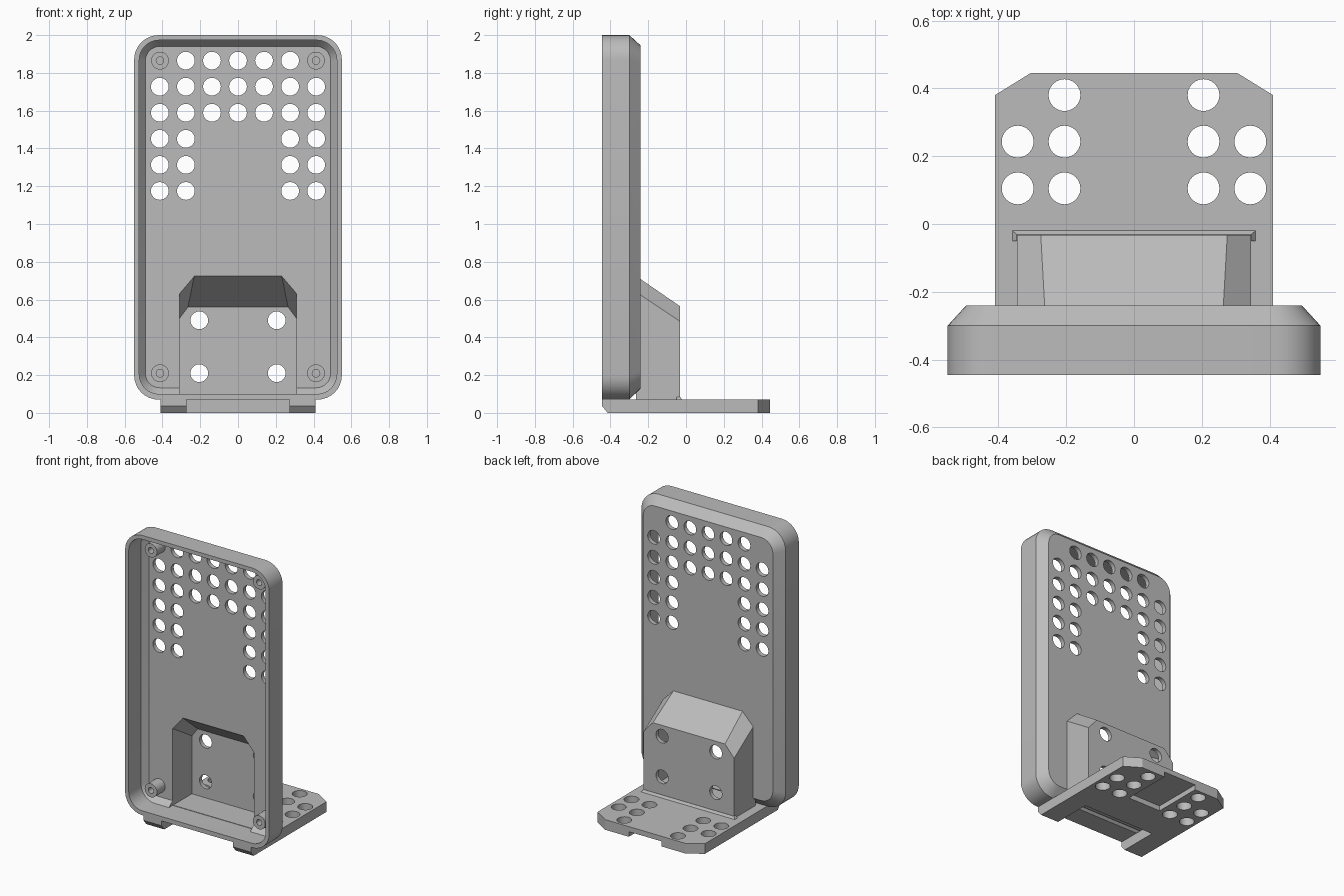
import bpy, bmesh
from math import sin, cos, pi

old = bpy.data.objects.get("Cube")
if old:
    bpy.data.objects.remove(old, do_unlink=True)

grey = bpy.data.materials.new("plain grey")
grey.use_nodes = True
grey.diffuse_color = (0.5, 0.5, 0.5, 1)
grey.node_tree.nodes["Principled BSDF"].inputs["Base Color"].default_value = (0.5, 0.5, 0.5, 1)


def add_loft(bm, rings):
    """Skin a row of equal-length point rings and cap both ends."""
    loops = [[bm.verts.new(p) for p in ring] for ring in rings]
    for a, b in zip(loops, loops[1:]):
        for i in range(len(a)):
            j = (i + 1) % len(a)
            bm.faces.new((a[i], a[j], b[j], b[i]))
    bm.faces.new(loops[0][::-1])
    bm.faces.new(loops[-1])


def make(name, *lofts):
    bm = bmesh.new()
    for rings in lofts:
        add_loft(bm, rings)
    bmesh.ops.recalc_face_normals(bm, faces=bm.faces)
    mesh = bpy.data.meshes.new(name)
    bm.to_mesh(mesh)
    bm.free()
    mesh.materials.append(grey)
    obj = bpy.data.objects.new(name, mesh)
    bpy.context.collection.objects.link(obj)
    return obj


def cut(obj, *cutters):
    for c in cutters:
        mod = obj.modifiers.new("cut", 'BOOLEAN')
        mod.operation = 'DIFFERENCE'
        mod.solver = 'EXACT'
        mod.object = c
    graph = bpy.context.evaluated_depsgraph_get()
    mesh = bpy.data.meshes.new_from_object(obj.evaluated_get(graph))
    obj.modifiers.clear()
    obj.data = mesh


def rounded(hx, z0, z1, r, y, steps=8):
    """Rounded rectangle ring in the xz plane."""
    pts = []
    for k, (sx, z) in enumerate(((1, z1 - r), (-1, z1 - r), (-1, z0 + r), (1, z0 + r))):
        for i in range(steps + 1):
            a = (k + i / steps) * pi / 2
            pts.append((sx * (hx - r) + r * cos(a), y, z + r * sin(a)))
    return pts


def circle_y(x, z, r, y, n=24):
    return [(x + r * cos(2 * pi * i / n), y, z + r * sin(2 * pi * i / n)) for i in range(n)]


def circle_z(x, y, r, z, n=24):
    return [(x + r * cos(2 * pi * i / n), y + r * sin(2 * pi * i / n), z) for i in range(n)]


def box(x, y0, y1, z0, z1):
    return [[(-x, y0, z), (x, y0, z), (x, y1, z), (-x, y1, z)] for z in (z0, z1)]


def hood(hx, tx, z0, side, top, y):
    """House-shaped ring with clipped top corners."""
    return [(-hx, y, z0), (hx, y, z0), (hx, y, side), (tx, y, top), (-tx, y, top), (-hx, y, side)]


# Cutters: hollow of the rear housing and all round holes
R = 0.047
pocket = make("pocket_cutter", [hood(0.31, 0.225, 0.1, 0.655, 0.755, -0.31),
                                hood(0.31, 0.265, 0.1, 0.5, 0.56, -0.06)])
columns = [0.138 * i for i in range(-3, 4)]
vents = []
for row in range(6):
    for x in columns:
        corner, middle = abs(x) > 0.4, abs(x) < 0.2
        if (row == 0 and corner) or (row > 2 and middle):
            continue
        z = 1.865 - 0.138 * row
        vents.append([circle_y(x, z, R, -0.35), circle_y(x, z, R, -0.15)])
vent_cutter = make("vent_cutter", *vents)
mounts = [[circle_y(x, z, R, y) for y in (-0.12, 0.05)] for x in (-0.205, 0.205) for z in (0.21, 0.49)]
mount_cutter = make("mount_cutter", *mounts)
spots = [(0.205, 0.38), (0.205, 0.243), (0.205, 0.105), (0.343, 0.243), (0.343, 0.105)]
base_holes = [[circle_z(s * x, y, R, z) for z in (-0.1, 0.2)] for x, y in spots for s in (-1, 1)]
base_cutter = make("base_cutter", *base_holes)
front_notch = make("front_notch_cutter", box(0.272, -0.6, -0.15, -0.1, 0.2))
rear_recess = make("rear_recess_cutter", box(0.125, 0.1, 0.6, -0.1, 0.035))

# Open tray with a chamfered back
tray = make("tray", [
    rounded(0.495, 0.13, 1.945, 0.09, -0.24),
    rounded(0.55, 0.07, 2.0, 0.13, -0.30),
    rounded(0.55, 0.07, 2.0, 0.13, -0.445),
    rounded(0.523, 0.1, 1.973, 0.105, -0.445),
    rounded(0.523, 0.1, 1.973, 0.105, -0.31),
    rounded(0.49, 0.133, 1.94, 0.075, -0.27)])
cut(tray, vent_cutter, pocket)

# Hollow housing behind the tray, with a flared foot
housing = make("rear_housing", [hood(0.345, 0.262, 0.07, 0.64, 0.725, -0.265),
                                hood(0.345, 0.275, 0.07, 0.485, 0.565, -0.032)])
cut(housing, pocket, mount_cutter)
foot = make("housing_foot", [
    [(-w, -0.05, z), (w, -0.05, z), (w, y, z), (-w, y, z)]
    for w, y, z in ((0.36, -0.018, 0.068), (0.346, -0.031, 0.085))])

# Base plate: clipped rear corners, bevelled front, notched underside
def plate_ring(front, z):
    half = [(0.41, front), (0.41, 0.38), (0.305, 0.445)]
    return [(x, y, z) for x, y in half] + [(-x, y, z) for x, y in half[::-1]]

base = make("base_plate", [plate_ring(-0.415, 0), plate_ring(-0.445, 0.037), plate_ring(-0.445, 0.07)])
cut(base, base_cutter, front_notch, rear_recess)

# Screw posts in the four tray corners
posts = [[circle_y(x, z, r, y) for r, y in ((R, -0.26), (R, -0.36), (0.02, -0.36), (0.02, -0.28))]
         for x in (-0.413, 0.413) for z in (0.21, 1.865)]
screw_posts = make("screw_posts", *posts)

for c in (pocket, vent_cutter, mount_cutter, base_cutter, front_notch, rear_recess):
    bpy.data.objects.remove(c, do_unlink=True)

# Smooth the round edges, keep the rest sharp
bpy.ops.object.select_all(action='DESELECT')
for obj in (tray, housing, foot, base, screw_posts):
    obj.select_set(True)
    bpy.context.view_layer.objects.active = obj
bpy.ops.object.shade_smooth_by_angle(angle=pi / 6)
